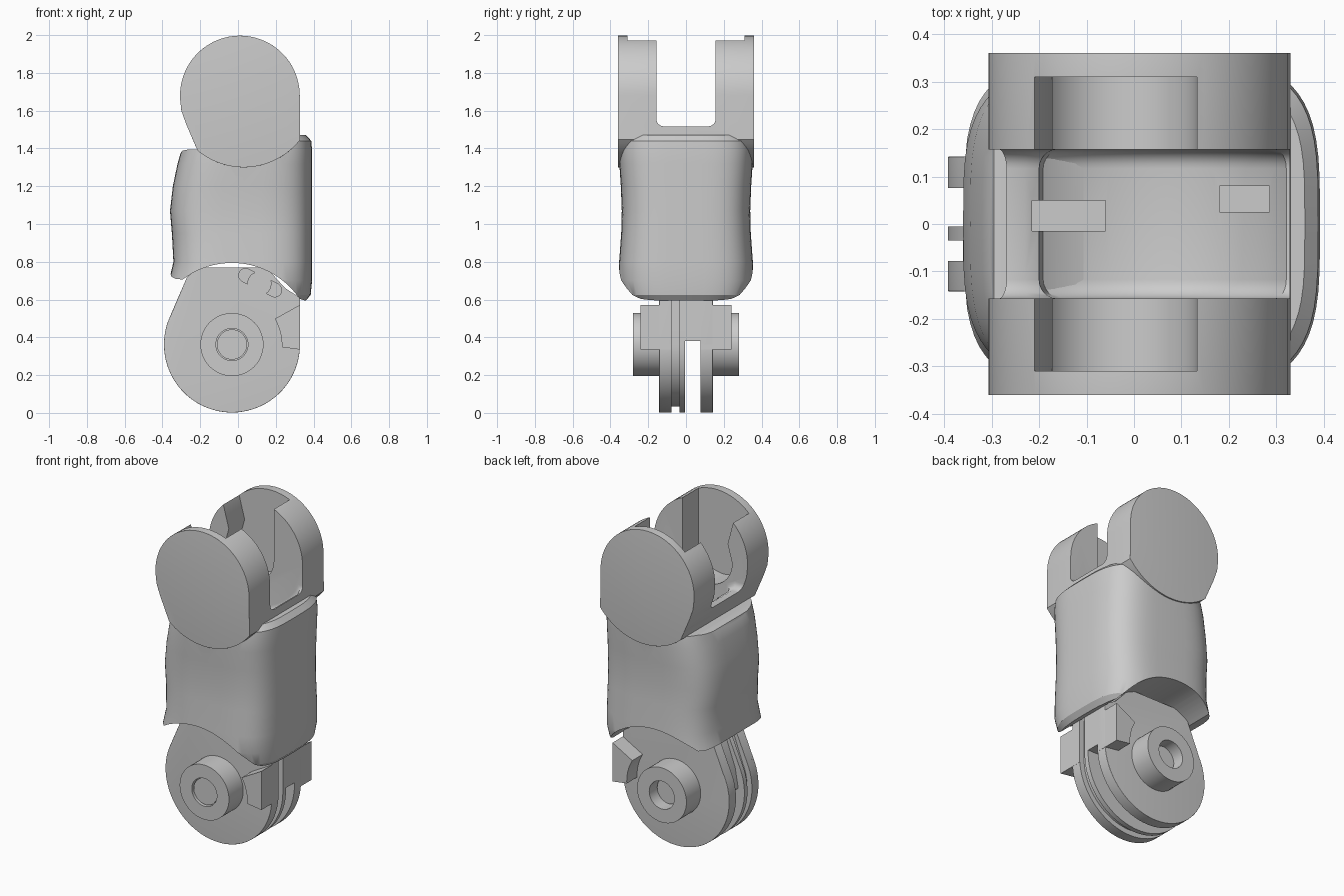
import bpy, bmesh
from math import sin, cos, radians, copysign, tau

if "Cube" in bpy.data.objects:
    bpy.data.objects.remove(bpy.data.objects["Cube"])

grey = bpy.data.materials.new("plain grey")
grey.use_nodes = True
grey.diffuse_color = (0.6, 0.6, 0.6, 1)
grey.node_tree.nodes["Principled BSDF"].inputs["Base Color"].default_value = (0.6, 0.6, 0.6, 1)


def make_object(name, bm):
    bmesh.ops.recalc_face_normals(bm, faces=bm.faces)
    mesh = bpy.data.meshes.new(name)
    bm.to_mesh(mesh)
    bm.free()
    mesh.materials.append(grey)
    obj = bpy.data.objects.new(name, mesh)
    bpy.context.collection.objects.link(obj)
    return obj


def arc(cx, cz, r, start, end, n=24):
    angles = [radians(start + (end - start) * i / n) for i in range(n + 1)]
    return [(cx + r * cos(a), cz + r * sin(a)) for a in angles]


def slab(name, points, y0, y1, rims=(), radius=0.05, keep=lambda p: True):
    """Extrude an x-z outline along y, rounding the rims lying at the given y."""
    bm = bmesh.new()
    face = bm.faces.new([bm.verts.new((x, y0, z)) for x, z in points])
    ext = bmesh.ops.extrude_face_region(bm, geom=[face])["geom"]
    for v in ext:
        if isinstance(v, bmesh.types.BMVert):
            v.co.y = y1
    bmesh.ops.recalc_face_normals(bm, faces=bm.faces)
    edges = []
    for e in bm.edges:
        a, b = (v.co for v in e.verts)
        if abs(a.y - b.y) < 1e-5 and any(abs(a.y - y) < 1e-5 for y in rims) and keep((a + b) / 2):
            edges.append(e)
    if edges:
        bmesh.ops.bevel(bm, geom=edges, offset=radius, segments=6, profile=0.5,
                        affect='EDGES', clamp_overlap=True)
    return make_object(name, bm)


def disc(name, cx, cz, r, y0, y1):
    return slab(name, arc(cx, cz, r, 0, 352.5, 47), y0, y1)


def box(name, x0, x1, y0, y1, z0, z1):
    return slab(name, [(x0, z0), (x1, z0), (x1, z1), (x0, z1)], y0, y1)


def carve(obj, cutters, operation='DIFFERENCE'):
    bpy.context.view_layer.objects.active = obj
    for c in cutters:
        mod = obj.modifiers.new("cut", 'BOOLEAN')
        mod.operation, mod.object, mod.solver = operation, c, 'EXACT'
        bpy.ops.object.modifier_apply(modifier=mod.name)


parts, helpers = [], []
HX, HZ = -0.032, 0.362      # lower hinge axis
FZ = 1.68                   # upper hinge height

# Sleeve: lofted rounded sections (z, left, right, half depth)
sections = [
    (.595, -.33, .36, .31), (.625, -.35, .385, .335), (.7, -.365, .392, .358),
    (.8, -.342, .392, .354), (.95, -.35, .392, .343), (1.07, -.36, .392, .34),
    (1.2, -.345, .392, .345), (1.32, -.32, .392, .353), (1.39, -.3, .392, .354),
    (1.44, -.29, .388, .348), (1.47, -.27, .36, .32)]
bm = bmesh.new()
rings, count = [], 64
for z, left, right, depth in sections:
    ring = []
    for i in range(count):
        c, s = cos(tau * i / count), sin(tau * i / count)
        px = copysign(abs(c) ** (2 / 3.6), c)
        py = copysign(abs(s) ** (2 / 3.6), s)
        ring.append(bm.verts.new(((left + right) / 2 + (right - left) / 2 * px, depth * py, z)))
    rings.append(ring)
for low, high in zip(rings, rings[1:]):
    for i in range(count):
        j = (i + 1) % count
        bm.faces.new((low[i], low[j], high[j], high[i]))
bm.faces.new(rings[0][::-1])
bm.faces.new(rings[-1])
sleeve = make_object("sleeve", bm)

# Side outline of the sleeve: arch over the lower joint, cradle under the fork
outline = [(.5, .55), (.5, 1.5), (.34, 1.5)]
outline += arc(.03, FZ, .37, -38, -129)
outline += [(-.26, 1.395), (-.295, 1.388), (-.315, 1.36), (-.5, 1.2), (-.5, .76),
            (-.362, .75), (-.352, .72), (-.325, .708)]
outline += arc(HX, HZ, .432, 127, 34)
envelope = slab("sleeve_envelope", outline, -.5, .5)
helpers.append(envelope)
carve(sleeve, [envelope], 'INTERSECT')
parts.append(sleeve)

# Fork: rounded head outline with a slot and two pin pockets
head = arc(.01, FZ, .317, 0, 184, 40)
head += [(-.3, 1.6), (-.275, 1.53), (-.245, 1.46)]
cradle = arc(.03, FZ, .38, -130, -38)
fork = slab("fork", head + cradle, -.36, .36, rims=(-.36, .36),
            keep=lambda p: (p.x - .03) ** 2 + (p.z - FZ) ** 2 > .378 ** 2 or p.z > 1.46)
slot = slab("slot_cutter",
            [(-.5, 1.515), (-.23, 1.515), (-.2, 1.5)] + arc(0, FZ, .36, -122, -27)
            + [(.5, 1.52), (.5, 2.2), (-.5, 2.2)],
            -.157, .157, rims=(-.157, .157), radius=.04, keep=lambda p: p.z < 1.6)
pocket_outline = (arc(-.035, 1.66, .168, -180, 0) + [(.133, 2.2), (-.215, 2.2),
                  (-.215, 1.93), (-.172, 1.77)])
pockets = [slab("pocket_cutter", pocket_outline, min(a, b), max(a, b))
           for a, b in ((.12, .31), (-.12, -.31))]
holes = [box("cord_hole_cutter", -.215, -.06, -.015, .05, 1.22, 1.6),
         box("cord_hole_cutter", .18, .285, .025, .08, 1.22, 1.6)]
carve(fork, [slot] + pockets + holes)
carve(sleeve, holes)
helpers += [slot] + pockets + holes
parts.append(fork)


# Lower tongue: slotted and grooved plates sharing one outline
def tongue(r):
    return (arc(HX, HZ, r, 0, -205, 48) + [(HX - r * .66, .72), (-.2, .77),
            (.15, .77), (.25, .66), (HX + r, .61)])


front_plate = slab("tongue_front_plate", tongue(.36), -.142, -.078, rims=(-.142,),
                   keep=lambda p: p.z < .6)
parts.append(front_plate)
parts.append(slab("tongue_groove_core", tongue(.328), -.079, -.034))
parts.append(slab("tongue_middle_plate", tongue(.36), -.035, -.005))
parts.append(slab("tongue_back_plate", tongue(.36), .076, .142, rims=(.142,),
                  keep=lambda p: p.z < .6))
parts.append(slab("tongue_bridge", [(HX + .36, .38), (-.35, .38), (-.33, .5), (-.25, .72),
                  (-.2, .77), (.15, .77), (.25, .66), (HX + .36, .61)], -.006, .077))

# Cord channel and peg in the front plate
channel = slab("channel_cutter", arc(.04, .728, .036, 62, 242) + arc(.195, .65, .036, 242, 422),
               -.2, -.095)
carve(front_plate, [channel])
helpers.append(channel)
parts.append(disc("cord_peg", .113, .684, .064, -.143, -.09))

# Stop blocks beside the tongue
stop = arc(HX, HZ, .264, 31, -3, 10) + [(.328, .335), (.328, .572)]
for label, y0, y1 in (("front", -.242, -.078), ("back", .076, .242)):
    parts.append(slab(label + "_stop_block", stop, y0, y1))

# Hinge bosses with sockets and keyed plugs
for label, side, sunk in (("front", -1, .012), ("back", 1, .07)):
    ends = sorted((side * .1, side * .28))
    boss = disc(label + "_hinge_boss", HX, HZ, .167, *ends)
    socket = disc("socket_cutter", HX, HZ, .085, *sorted((side * .18, side * .3)))
    carve(boss, [socket])
    helpers.append(socket)
    parts.append(boss)
    plug = arc(HX, HZ, .08, -25, 25, 8) + arc(HX, HZ, .08, 40, 140, 12)
    plug += arc(HX, HZ, .08, 155, 205, 8) + arc(HX, HZ, .08, 220, 320, 12)
    parts.append(slab(label + "_keyed_plug", plug, *sorted((side * .17, side * (.28 - sunk)))))

for h in helpers:
    bpy.data.objects.remove(h)

# Smooth shading with crisp edges
bpy.ops.object.select_all(action='DESELECT')
for p in parts:
    p.select_set(True)
bpy.context.view_layer.objects.active = parts[0]
bpy.ops.object.shade_smooth_by_angle(angle=radians(32))
